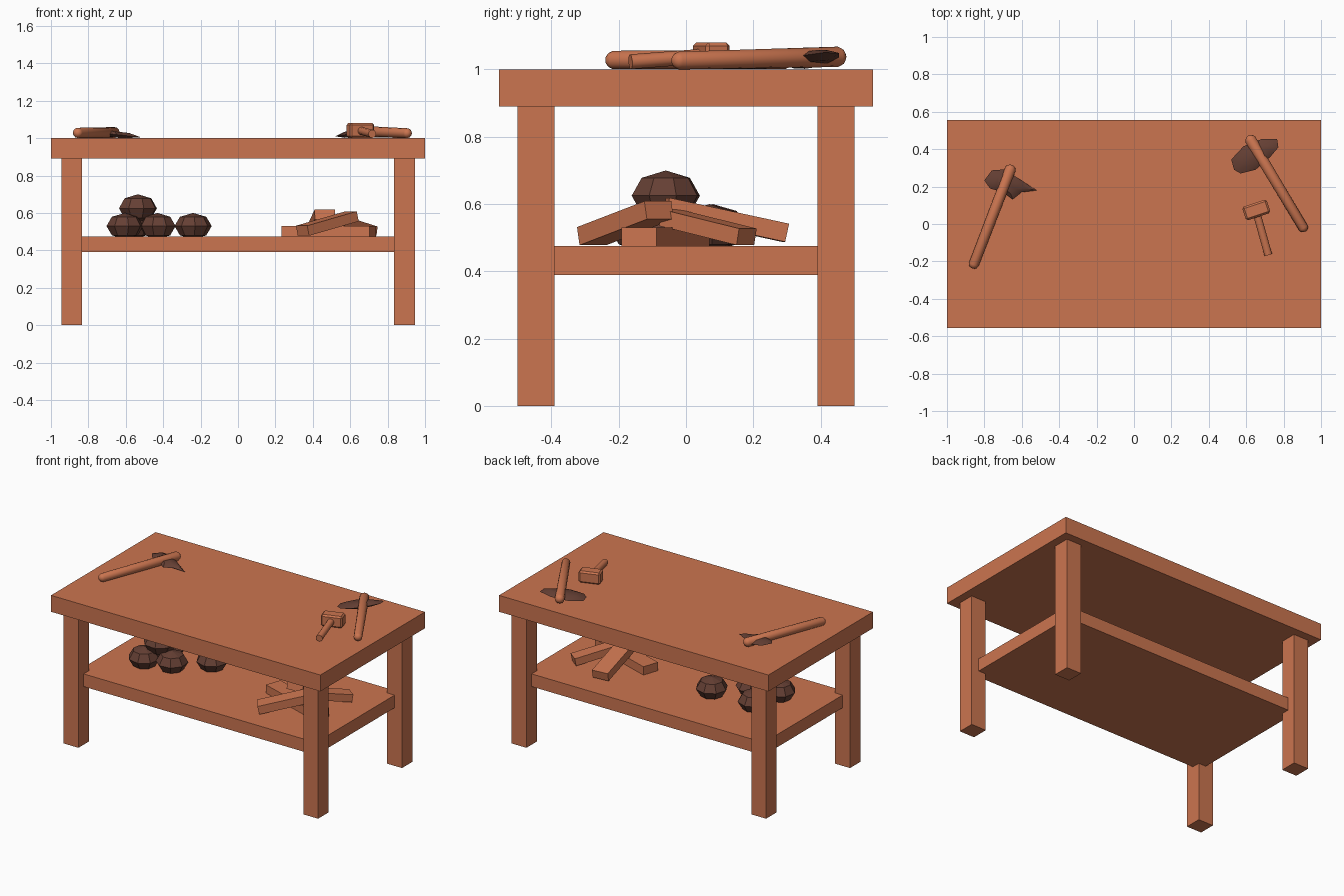
import bpy, bmesh
from mathutils import Vector, Matrix

cube = bpy.data.objects.get("Cube")
if cube:
    bpy.data.objects.remove(cube, do_unlink=True)


def material(name, rgb):
    m = bpy.data.materials.new(name)
    m.use_nodes = True
    m.diffuse_color = (*rgb, 1)
    m.node_tree.nodes["Principled BSDF"].inputs["Base Color"].default_value = (*rgb, 1)
    return m


WOOD = material("warm_wood", (0.60, 0.178, 0.08))
DARK = material("dark_brown", (0.13, 0.05, 0.034))


def finish(name, bm, mat, smooth=False):
    bmesh.ops.recalc_face_normals(bm, faces=bm.faces)
    mesh = bpy.data.meshes.new(name)
    bm.to_mesh(mesh)
    bm.free()
    mesh.materials.append(mat)
    ob = bpy.data.objects.new(name, mesh)
    bpy.context.collection.objects.link(ob)
    if smooth:
        bpy.ops.object.select_all(action='DESELECT')
        ob.select_set(True)
        bpy.context.view_layer.objects.active = ob
        bpy.ops.object.shade_smooth_by_angle(angle=0.7)
    return ob


def box(name, lo, hi):
    lo, hi = Vector(lo), Vector(hi)
    bm = bmesh.new()
    bmesh.ops.create_cube(bm, size=1, matrix=Matrix.LocRotScale((lo + hi) / 2, None, hi - lo))
    return finish(name, bm, WOOD)


def beam(name, a, b, width, thick, bevel=0):
    """Rectangular bar whose centre line runs from a to b."""
    a, b = Vector(a), Vector(b)
    d = b - a
    side = Vector((0, 0, 1)).cross(d).normalized()
    up = d.normalized().cross(side)
    rot = Matrix((d.normalized(), side, up)).transposed().to_quaternion()
    bm = bmesh.new()
    bmesh.ops.create_cube(bm, size=1, matrix=Matrix.LocRotScale(
        (a + b) / 2, rot, (d.length, width, thick)))
    if bevel:
        bmesh.ops.bevel(bm, geom=bm.edges[:], offset=bevel, segments=1, affect='EDGES')
    return finish(name, bm, WOOD)


def rod(name, a, b, r1, r2, rounded=True):
    """Tapered handle from end to end, with round or flat ends."""
    a, b = Vector(a), Vector(b)
    d = b - a
    place = Matrix.LocRotScale((a + b) / 2, d.to_track_quat('Z', 'Y'), None)
    bm = bmesh.new()
    if rounded:
        bmesh.ops.create_uvsphere(bm, u_segments=12, v_segments=7, radius=1)
        for v in bm.verts:
            top = v.co.z > 0
            r = r2 if top else r1
            v.co *= r
            v.co.z += (d.length / 2 - r) * (1 if top else -1)
    else:
        bmesh.ops.create_cone(bm, cap_ends=True, segments=10, radius1=r1, radius2=r2, depth=d.length)
    bm.transform(place)
    return finish(name, bm, WOOD, True)


def blade(name, outline, z_left, z_right, half):
    """Lens-shaped tool head that slopes from its left tip to its right tip."""
    xs = [p[0] for p in outline]
    lo, hi = min(xs), max(xs)
    centre = sum((Vector(p) for p in outline), Vector((0, 0))) / len(outline)
    bm = bmesh.new()

    def ring(scale, dz):
        verts = []
        for p in outline:
            q = centre + (Vector(p) - centre) * scale
            z = z_left + (z_right - z_left) * (q.x - lo) / (hi - lo)
            verts.append(bm.verts.new((q.x, q.y, max(z + dz, 1.001))))
        return verts

    rim = ring(1, 0)
    n = len(rim)
    for sign in (1, -1):
        inner = ring(0.6, half * sign)
        for i in range(n):
            j = (i + 1) % n
            bm.faces.new((rim[i], rim[j], inner[j], inner[i]))
        bm.faces.new(inner)
    return finish(name, bm, DARK, True)


def rock(name, pos, r, rz, turn):
    bm = bmesh.new()
    bmesh.ops.create_uvsphere(bm, u_segments=8, v_segments=4, radius=1)
    bm.transform(Matrix.Translation(pos) @ Matrix.Rotation(turn, 4, 'Z') @ Matrix.Diagonal((r, r, rz, 1)))
    return finish(name, bm, DARK)


# Table: top, shelf let into the legs, four legs
box("table_top", (-1, -0.555, 0.89), (1, 0.555, 1.0))
box("shelf", (-0.89, -0.445, 0.39), (0.89, 0.445, 0.475))
for sx, side in ((-1, "right"), (1, "left")):
    for sy, end in ((-1, "front"), (1, "back")):
        x, y = sx * 0.89, sy * 0.445
        box(f"{end}_{side}_leg", (x - 0.055, y - 0.055, 0), (x + 0.055, y + 0.055, 0.89))

# Axe on the right side of the top
rod("axe_handle", (-0.865, -0.238, 1.028), (-0.652, 0.316, 1.03), 0.028, 0.03)
blade("axe_head", [(-.80, .233), (-.76, .287), (-.69, .292), (-.61, .238), (-.52, .18),
                   (-.60, .17), (-.648, .131), (-.70, .17), (-.77, .19)], 1.035, 1.005, 0.016)

# Pick on the left side of the top
rod("pick_handle", (0.917, -0.04, 1.026), (0.61, 0.472, 1.038), 0.027, 0.031)
blade("pick_head", [(.52, .345), (.535, .29), (.57, .27), (.65, .29), (.73, .36), (.772, .41),
                    (.765, .455), (.685, .455), (.585, .415)], 1.01, 1.05, 0.016)

# Mallet
beam("mallet_head", (0.589, 0.053, 1.041), (0.719, 0.097, 1.041), 0.076, 0.078, 0.01)
rod("mallet_handle", (0.718, -0.165, 1.023), (0.655, 0.06, 1.04), 0.022, 0.022, False)

# Rock pile on the shelf
rock("rock_front_right", (-0.605, -0.13, 0.53), 0.1, 0.07, 0.2)
rock("rock_front_middle", (-0.43, -0.085, 0.53), 0.1, 0.07, 0.5)
rock("rock_back", (-0.56, 0.08, 0.53), 0.1, 0.07, 0.0)
rock("rock_loose", (-0.24, 0.07, 0.53), 0.1, 0.07, 0.1)
rock("rock_top", (-0.535, -0.06, 0.625), 0.106, 0.075, 0.3)

# Heap of planks on the shelf
beam("plank_flat", (0.72, -0.14, 0.503), (0.25, 0.017, 0.503), 0.11, 0.056)
beam("plank_front", (0.345, -0.28, 0.505), (0.61, -0.08, 0.582), 0.1, 0.055)
beam("plank_back", (0.43, 0.295, 0.515), (0.465, -0.06, 0.592), 0.11, 0.055)
beam("plank_side", (0.71, 0.18, 0.503), (0.53, -0.05, 0.56), 0.085, 0.05)
